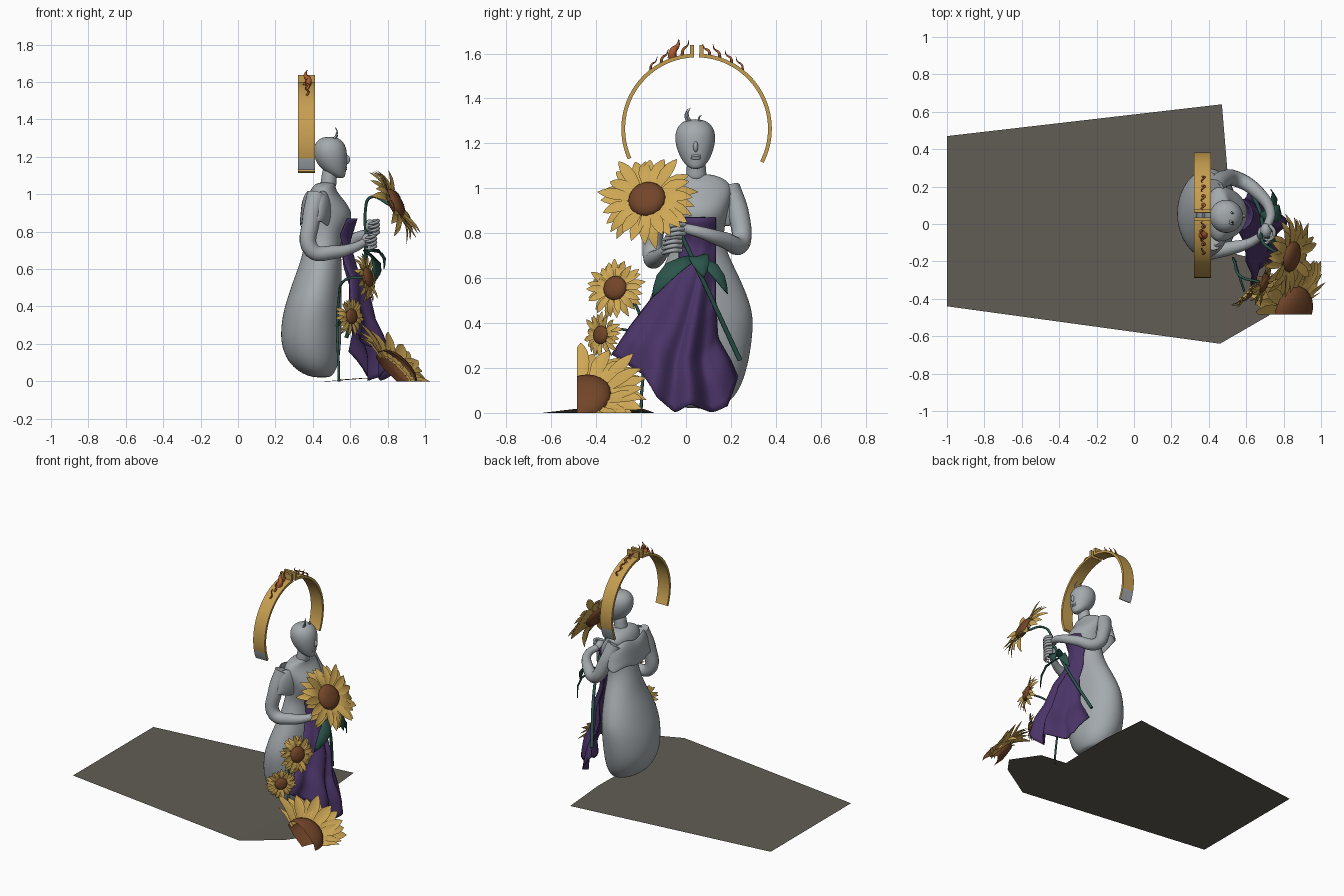
import bpy, bmesh, math, random
from mathutils import Vector

if "Cube" in bpy.data.objects:
    bpy.data.objects.remove(bpy.data.objects["Cube"])

random.seed(4)

def mat(name, r, g, b):
    m = bpy.data.materials.new(name)
    m.diffuse_color = (r, g, b, 1)
    m.use_nodes = True
    m.node_tree.nodes["Principled BSDF"].inputs["Base Color"].default_value = m.diffuse_color
    return m

STONE = mat("grey_stone", .37, .40, .42)
GOLD = mat("halo_gold", .56, .34, .08)
PETAL = mat("petal_yellow", .62, .39, .09)
BROWN = mat("seed_brown", .17, .06, .022)
PURPLE = mat("cloth_purple", .068, .034, .135)
GREEN = mat("leaf_green", .024, .09, .07)
FLAME = mat("flame_orange", .42, .11, .03)
FLOOR = mat("floor_grey", .12, .11, .09)

def finish(name, bm, mats, smooth=True, subsurf=0, thick=0):
    me = bpy.data.meshes.new(name)
    for f in bm.faces:
        f.smooth = smooth
    bm.to_mesh(me)
    bm.free()
    ob = bpy.data.objects.new(name, me)
    bpy.context.collection.objects.link(ob)
    for m in mats:
        me.materials.append(m)
    if thick:
        s = ob.modifiers.new("thickness", 'SOLIDIFY')
        s.thickness, s.offset = thick, 0
    if subsurf:
        s = ob.modifiers.new("smooth", 'SUBSURF')
        s.levels = s.render_levels = subsurf
    return ob

def lerp_keys(keys, t):
    for (a, p), (b, q) in zip(keys, keys[1:]):
        if t <= b:
            return p + (q - p) * (t - a) / (b - a)
    return keys[-1][1]

def loft(name, rings, m, n=24, cap=True, wave=0, thick=0):
    # rings: z, back x, front x, centre y, half width y
    bm = bmesh.new()
    rows = []
    for z, x0, x1, cy, hy in rings:
        row = []
        for i in range(n):
            a = 2 * math.pi * i / n
            row.append(bm.verts.new(((x0 + x1) / 2 + (x1 - x0) / 2 * math.cos(a),
                                     cy + hy * math.sin(a), z + wave * math.cos(5 * a))))
        rows.append(row)
    for r, s in zip(rows, rows[1:]):
        for i in range(n):
            bm.faces.new((r[i], r[(i + 1) % n], s[(i + 1) % n], s[i]))
    if cap:
        bm.faces.new(rows[0][::-1])
        bm.faces.new(rows[-1])
    return finish(name, bm, [m], subsurf=2, thick=thick)

def tube(name, pts, m, res=4):
    # pts: x, y, z, radius
    cu = bpy.data.curves.new(name, 'CURVE')
    cu.dimensions, cu.bevel_depth, cu.bevel_resolution = '3D', 1, res
    cu.use_fill_caps, cu.resolution_u = True, 6
    sp = cu.splines.new('BEZIER')
    sp.bezier_points.add(len(pts) - 1)
    for p, (x, y, z, r) in zip(sp.bezier_points, pts):
        p.co, p.radius = (x, y, z), r
        p.handle_left_type = p.handle_right_type = 'AUTO'
    cu.materials.append(m)
    ob = bpy.data.objects.new(name, cu)
    bpy.context.collection.objects.link(ob)
    bpy.ops.object.select_all(action='DESELECT')
    ob.select_set(True)
    bpy.context.view_layer.objects.active = ob
    bpy.ops.object.convert(target='MESH')
    return ob

def ball(name, c, s, m):
    bm = bmesh.new()
    bmesh.ops.create_uvsphere(bm, u_segments=20, v_segments=12, radius=1)
    for v in bm.verts:
        v.co = Vector(c) + Vector([a * b for a, b in zip(v.co, s)])
    return finish(name, bm, [m])

def blade(bm, origin, out, side, up, length, width, bend, rise=0, index=0):
    # one petal or leaf: three verts per row with a creased middle
    rows = []
    for t, w in ((0, .45), (.2, .75), (.45, 1), (.7, .85), (.88, .45), (1, .03)):
        c = origin + out * (length * t) + up * (bend * t * t + rise * math.sin(math.pi * t))
        rows.append([bm.verts.new(c + side * (k * w * width / 2) + up * (abs(k) * w * width * .13))
                     for k in (-1, 0, 1)])
    for r, s in zip(rows, rows[1:]):
        for k in (0, 1):
            bm.faces.new((r[k], r[k + 1], s[k + 1], s[k])).material_index = index

def flower(name, c, n, R, r, count, span=(0, 360), ground=False):
    c, n = Vector(c), Vector(n).normalized()
    u = Vector((0, 1, 0)) - n * n.y
    u.normalize()
    v = n.cross(u)
    bm = bmesh.new()
    for layer in (0, 1):
        for i in range(count):
            a = math.radians(span[0] + (span[1] - span[0]) * (i + layer * .5) / count)
            a += random.uniform(-.06, .06)
            out = u * math.cos(a) + v * math.sin(a)
            side = n.cross(out)
            start = c + out * r * .75 - n * .012 * layer
            blade(bm, start, out, side, n, (R - r * .75) * random.uniform(.86, 1.03),
                  R * .25, R * random.uniform(-.2, .22), R * .06)
    # seed head dome and flat back
    rows = []
    for rad, h in ((.5, -.25), (.95, -.15), (1, .05), (.9, .25), (.65, .4), (.3, .47)):
        rows.append([bm.verts.new(c + n * h * r + (u * math.cos(k * math.pi / 12) +
                     v * math.sin(k * math.pi / 12)) * r * rad) for k in range(24)])
    for p, q in zip(rows, rows[1:]):
        for k in range(24):
            bm.faces.new((p[k], p[(k + 1) % 24], q[(k + 1) % 24], q[k])).material_index = 1
    bm.faces.new(rows[-1]).material_index = 1
    bm.faces.new(rows[0][::-1]).material_index = 1
    if ground:  # cut where it sinks below the floor
        bmesh.ops.bisect_plane(bm, geom=bm.verts[:] + bm.edges[:] + bm.faces[:],
                               plane_co=(0, 0, 0), plane_no=(0, 0, 1), clear_inner=True)
        bmesh.ops.bisect_plane(bm, geom=bm.verts[:] + bm.edges[:] + bm.faces[:],
                               plane_co=(0, -.485, 0), plane_no=(0, 1, 0), clear_inner=True)
    return finish(name, bm, [PETAL, BROWN])

# floor sheet, lifted slightly at the front lobe
bm = bmesh.new()
main = [(-1, .47, 0), (-1, -.44, 0), (.46, -.64, 0), (.49, -.14, 0), (.5, .28, 0), (.47, .64, 0)]
lobe = [(.72, -.49, .018), (.8, -.38, .018), (.67, -.19, .018), (.56, -.165, .01)]
vs = [bm.verts.new(p) for p in main]
ls = [bm.verts.new(p) for p in lobe]
bm.faces.new(vs)
bm.faces.new([vs[2]] + ls + [vs[3]])
finish("floor_sheet", bm, [FLOOR], smooth=False)

# body: bulbous skirt, waist and chest
loft("gown_body", [
    (.02, .41, .49, .06, .06), (.035, .35, .51, .06, .12), (.09, .275, .54, .058, .175),
    (.17, .235, .55, .056, .21), (.26, .225, .555, .055, .232), (.37, .24, .555, .055, .246),
    (.45, .265, .555, .057, .242), (.54, .295, .555, .058, .21), (.63, .33, .555, .058, .168),
    (.71, .35, .55, .056, .13), (.78, .365, .555, .055, .112), (.84, .375, .595, .055, .12),
    (.89, .375, .615, .055, .13), (.95, .37, .585, .055, .145), (1.01, .38, .53, .053, .155),
    (1.045, .40, .52, .05, .12), (1.065, .43, .52, .048, .06)], STONE)
loft("neck", [(1.03, .43, .53, .046, .055), (1.07, .445, .525, .046, .042), (1.16, .45, .54, .045, .044)],
     STONE, 16)

# shoulder wrap
loft("shoulder_wrap", [(1.01, .365, .50, .053, .165), (.97, .345, .515, .053, .195),
                       (.9, .34, .51, .053, .207), (.84, .333, .49, .053, .222)],
     STONE, 30, cap=False, wave=.012, thick=.012)

# head and face
loft("head", [(1.085, .53, .57, .043, .022), (1.11, .475, .575, .043, .052),
              (1.15, .43, .583, .042, .074), (1.2, .405, .585, .041, .09), (1.25, .402, .58, .041, .09),
              (1.285, .42, .56, .041, .072), (1.308, .455, .525, .041, .035)], STONE)
ball("nose", (.583, .043, 1.185), (.016, .011, .024), STONE)
for k, z in enumerate((1.145, 1.134)):
    ball(f"lip_{k}", (.572, .044, z), (.012, .024, .007), STONE)
for k, (y, d) in enumerate(((.01, .05), (.02, .055), (.07, .02))):
    tube(f"hair_strand_{k}", [(.51, y, 1.29, .008), (.53, y - .012, 1.305 + d / 2, .004),
                              (.52, y, 1.305 + d, .001)], STONE, 2)

# arms, hands and fingers
arms = {
    "left": [(.43, .19, 1.0, .052), (.47, .235, .88, .047), (.55, .24, .75, .042),
             (.66, .17, .77, .036), (.73, .06, .805, .026), (.71, -.02, .825, .022)],
    "right": [(.42, -.09, 1.0, .052), (.39, -.135, .86, .048), (.395, -.15, .70, .043),
              (.51, -.13, .69, .037), (.62, -.10, .715, .026), (.67, -.07, .74, .022)]}
hands = {"left": (.705, -.035, .83), "right": (.69, -.05, .755)}
for side, pts in arms.items():
    tube(f"{side}_arm", pts, STONE, 5)
    hx, hy, hz = hands[side]
    ball(f"{side}_hand", (hx, hy, hz), (.03, .04, .036), STONE)
    for k in range(4):
        z = hz + .028 - k * .02
        tube(f"{side}_finger_{k}", [(hx + .02, hy + .03, z, .010), (hx + .045, hy - .01, z, .010),
                                    (hx + .02, hy - .05, z - .012, .008), (hx - .01, hy - .045, z - .016, .005)],
             STONE, 2)

# purple drape flaring to two tails
bm = bmesh.new()
NU, NV = 36, 30
left = [(0, -.03), (.3, -.03), (.52, -.12), (.8, -.25), (1, -.33)]
right = [(0, .13), (.5, .13), (.75, .14), (.9, .2), (1, .23)]
front = [(0, .635), (.15, .595), (.35, .64), (.5, .70), (.7, .73), (.85, .78), (1, .79)]
hem = [(0, .26), (.25, .17), (.36, .07), (.5, 0), (.62, .04), (.8, 0), (.92, .03), (1, .16)]
bow = [(0, .05), (.2, .05), (.5, .11), (1, .2)]
grid = []
for j in range(NV + 1):
    t = j / NV
    row = []
    for i in range(NU + 1):
        s = i / NU
        y0, y1 = lerp_keys(left, t), lerp_keys(right, t)
        z = .87 + (lerp_keys(hem, s) - .87) * t
        fold = .035 * t * t * math.sin(s * 6.5 * math.pi + 1.5 * t)
        x = lerp_keys(front, t) - lerp_keys(bow, t) * abs(2 * s - 1) ** 2.2 + fold
        row.append(bm.verts.new((x, y0 + (y1 - y0) * s, max(z, .004))))
    grid.append(row)
for r, q in zip(grid, grid[1:]):
    for i in range(NU):
        bm.faces.new((r[i], q[i], q[i + 1], r[i + 1]))
finish("purple_drape", bm, [PURPLE], thick=.008)

# sunflowers
flower("large_sunflower", (.835, -.173, .95), (.86, -.2, .45), .225, .085, 15)
flower("middle_sunflower", (.69, -.315, .555), (.9, -.35, .2), .135, .055, 14)
flower("small_sunflower", (.605, -.378, .347), (.72, -.66, .05), .105, .042, 13)
flower("ground_sunflower", (.845, -.46, .06), (.66, -.25, .68), .31, .135, 13, (-85, 125), True)

# stems
tube("large_stem_top", [(.69, -.04, .75, .009), (.68, -.07, .9, .008), (.71, -.12, .985, .008),
                        (.81, -.17, .945, .008)], GREEN, 3)
tube("large_stem_bottom", [(.69, -.02, .79, .010), (.67, .08, .58, .010), (.58, .24, .235, .011)], GREEN, 3)
tube("middle_stem", [(.67, -.31, .555, .007), (.57, -.28, .54, .007), (.54, -.21, .45, .007),
                     (.54, -.2, 0, .007)], GREEN, 3)
tube("small_stem", [(.59, -.36, .345, .006), (.56, -.27, .37, .006), (.54, -.2, .3, .006)], GREEN, 3)

# leaves on the main stem
bm = bmesh.new()
base = Vector((.675, .04, .69))
for tip, width in (((.71, -.15, .515), .085), ((.73, .185, .53), .06), ((.78, .08, .6), .09)):
    d = Vector(tip) - base
    out = d.normalized()
    up = (Vector((.7, 0, .7)) - out * out.dot(Vector((.7, 0, .7)))).normalized()
    blade(bm, base, out, up.cross(out), up, d.length, width, 0, .05)
finish("stem_leaves", bm, [GREEN], thick=.004)

# halo: two arcs with a gap at the top, grey on the outside of the ends
HY, HZ, X0, X1 = .047, 1.265, .322, .413
for name, a0, a1 in (("halo_left_arc", -27, 88), ("halo_right_arc", 92, 204)):
    bm = bmesh.new()
    rows = []
    for i in range(41):
        a = math.radians(a0 + (a1 - a0) * i / 40)
        rows.append([bm.verts.new((x, HY + r * math.cos(a), HZ + r * math.sin(a)))
                     for x, r in ((X0, .318), (X1, .318), (X1, .335), (X0, .335))])
    for p, q in zip(rows, rows[1:]):
        for k in range(4):
            f = bm.faces.new((p[k], p[(k + 1) % 4], q[(k + 1) % 4], q[k]))
            if k == 2 and f.calc_center_median().z < 1.19:
                f.material_index = 1
    bm.faces.new(rows[0])
    bm.faces.new(rows[-1])
    bmesh.ops.recalc_face_normals(bm, faces=bm.faces)
    ob = finish(name, bm, [GOLD, STONE])
    bpy.ops.object.select_all(action='DESELECT')
    ob.select_set(True)
    bpy.context.view_layer.objects.active = ob
    bpy.ops.object.shade_smooth_by_angle()
for k, y in enumerate((.027, .07)):
    bm = bmesh.new()
    bmesh.ops.create_cube(bm, size=1)
    for v in bm.verts:
        v.co = Vector((.367 + v.co.x * .09, y + v.co.y * .018, 1.613 + v.co.z * .05))
    finish(f"halo_peg_{k}", bm, [GOLD], smooth=False)

# flames along the top of the halo
for k, (deg, h, w) in enumerate(((128, .06, .006), (118, .06, .008), (109, .085, .022), (101, .07, .008),
                                 (80, .05, .008), (72, .06, .008), (62, .055, .007), (52, .06, .006))):
    a = math.radians(deg)
    y, z = HY + .333 * math.cos(a), HZ + .333 * math.sin(a)
    lean = .03 if deg > 90 else -.03
    tube(f"flame_{k}", [(.367, y, z, w), (.377, y + lean * .1, z + h * .35, w * .8),
                        (.36, y + lean * .8, z + h * .65, w * .45), (.37, y + lean, z + h, .001)], FLAME, 2)
